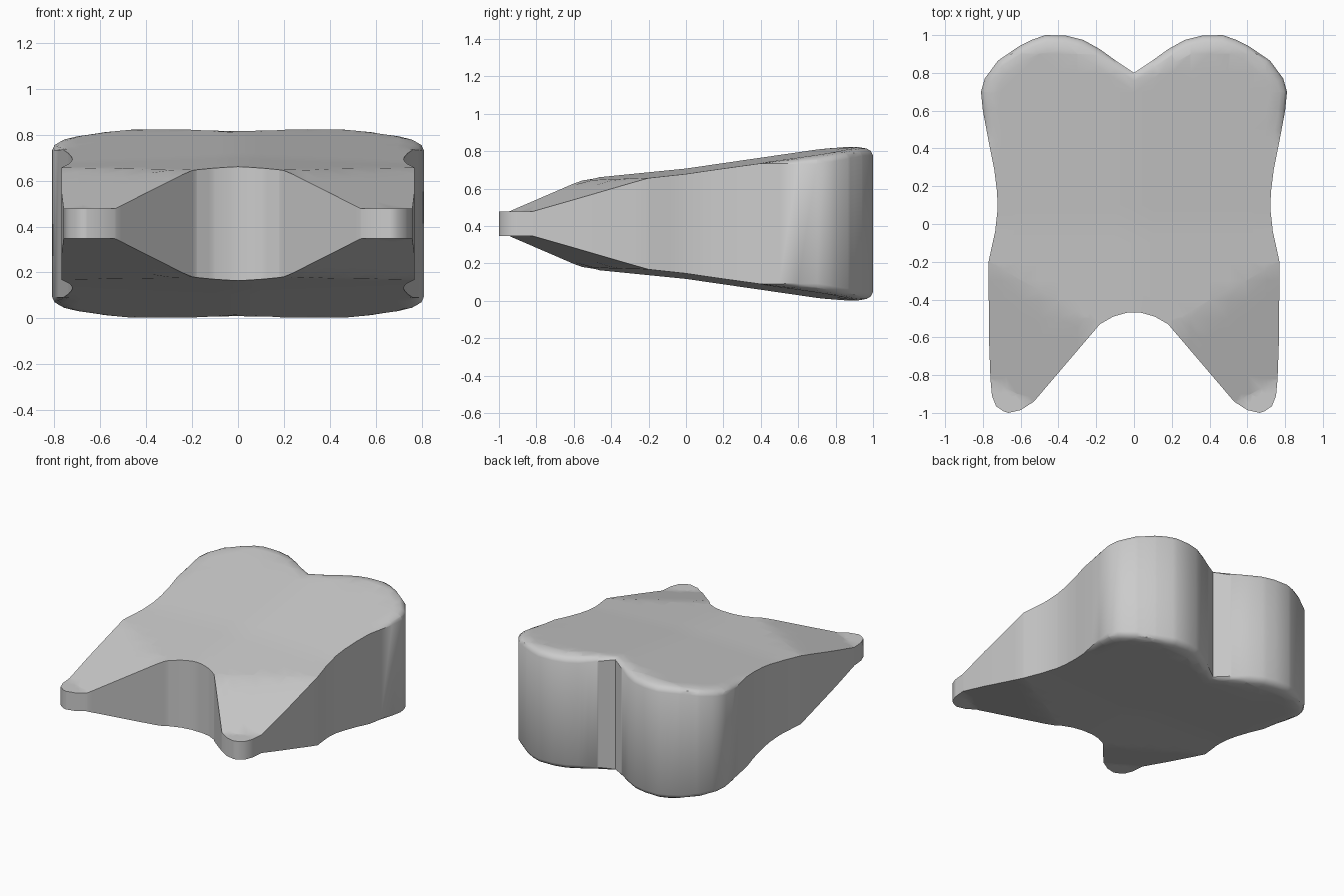
import bpy, bmesh, math
from mathutils import Vector
from mathutils.geometry import intersect_point_line

if "Cube" in bpy.data.objects:
    bpy.data.objects.remove(bpy.data.objects["Cube"])

MID = 0.4125          # height of the middle plane
ROUND = 0.08          # width of the rounded rim

# Half outline, from the notch between the lobes round to the arch between the roots
half = [(0, .8), (.09, .86), (.18, .925), (.27, .975), (.36, .997), (.47, 1), (.54, .975),
        (.61, .94), (.72, .865), (.79, .77), (.81, .7), (.8, .6), (.77, .44), (.74, .29),
        (.725, .17), (.722, .08), (.735, -.04), (.755, -.13), (.77, -.2), (.768, -.6), (.76, -.82),
        (.752, -.91), (.73, -.965), (.69, -.992), (.665, -1), (.6, -.985), (.53, -.94),
        (.18, -.53), (.11, -.49), (.04, -.47), (0, -.468)]
outline = [Vector((x, y, 0)) for x, y in half]
outline += [Vector((-x, y, 0)) for x, y in reversed(half[1:-1])]


def rim_distance(p):
    best = 9
    for a, b in zip(outline, outline[1:] + outline[:1]):
        q, t = intersect_point_line(p, a, b)
        q = a.lerp(b, min(max(t, 0), 1))
        best = min(best, (p - q).length)
    return best


def half_thickness(p):
    x, y = abs(p.x), p.y
    # Crown swells to the back, the roots taper to thin tips
    crown = .295 + (.145 if y > 0 else .1) * y - .04 * x
    root = .065 + .292 * max(0, y - .56 * x + 1.247)
    h = min(crown, root, .41)
    # Soft rim round the two lobes
    s = min(max((y - .4) / .3, 0), 1) * min(1, .4 + 3 * x)
    d = min(rim_distance(p) / ROUND, 1)
    return h - .045 * s * (1 - math.sqrt(1 - (1 - d) ** 2))


bm = bmesh.new()
cap = bm.faces.new([bm.verts.new(p) for p in outline])
bm.normal_update()
if cap.normal.z < 0:
    cap.normal_flip()

# Rings for the rounded rim
for width in (.012, .023, .045):
    bmesh.ops.inset_individual(bm, faces=[cap], thickness=width, use_even_offset=True)


def cut(point, normal):
    bmesh.ops.bisect_plane(bm, geom=bm.verts[:] + bm.edges[:] + bm.faces[:], dist=1e-5,
                           plane_co=point, plane_no=normal)


# Grid cuts, and the creases where the roots begin and end
for i in range(-9, 10):
    cut((i * .1, 0, 0), (1, 0, 0))
    cut((0, i * .1, 0), (0, 1, 0))
for side in (-1, 1):
    for start in (-.63, -1.247):
        cut((0, start, 0), (-.56 * side, 1, 0))

# Extrude the cap and shape both faces alike
lower = bm.verts[:]
ret = bmesh.ops.extrude_face_region(bm, geom=bm.faces[:], use_keep_orig=True)
upper = [g for g in ret["geom"] if isinstance(g, bmesh.types.BMVert)]
for verts, sign in ((lower, -1), (upper, 1)):
    for v in verts:
        v.co.z = MID + sign * half_thickness(Vector((v.co.x, v.co.y, 0)))
bmesh.ops.recalc_face_normals(bm, faces=bm.faces[:])

mesh = bpy.data.meshes.new("tooth_body")
bm.to_mesh(mesh)
bm.free()
body = bpy.data.objects.new("tooth_body", mesh)
bpy.context.collection.objects.link(body)

grey = bpy.data.materials.new("light_grey")
grey.use_nodes = True
colour = (.6, .6, .6, 1)
grey.diffuse_color = colour
grey.node_tree.nodes["Principled BSDF"].inputs["Base Color"].default_value = colour
mesh.materials.append(grey)

bpy.ops.object.select_all(action="DESELECT")
body.select_set(True)
bpy.context.view_layer.objects.active = body
bpy.ops.object.shade_smooth_by_angle(angle=math.radians(35))
